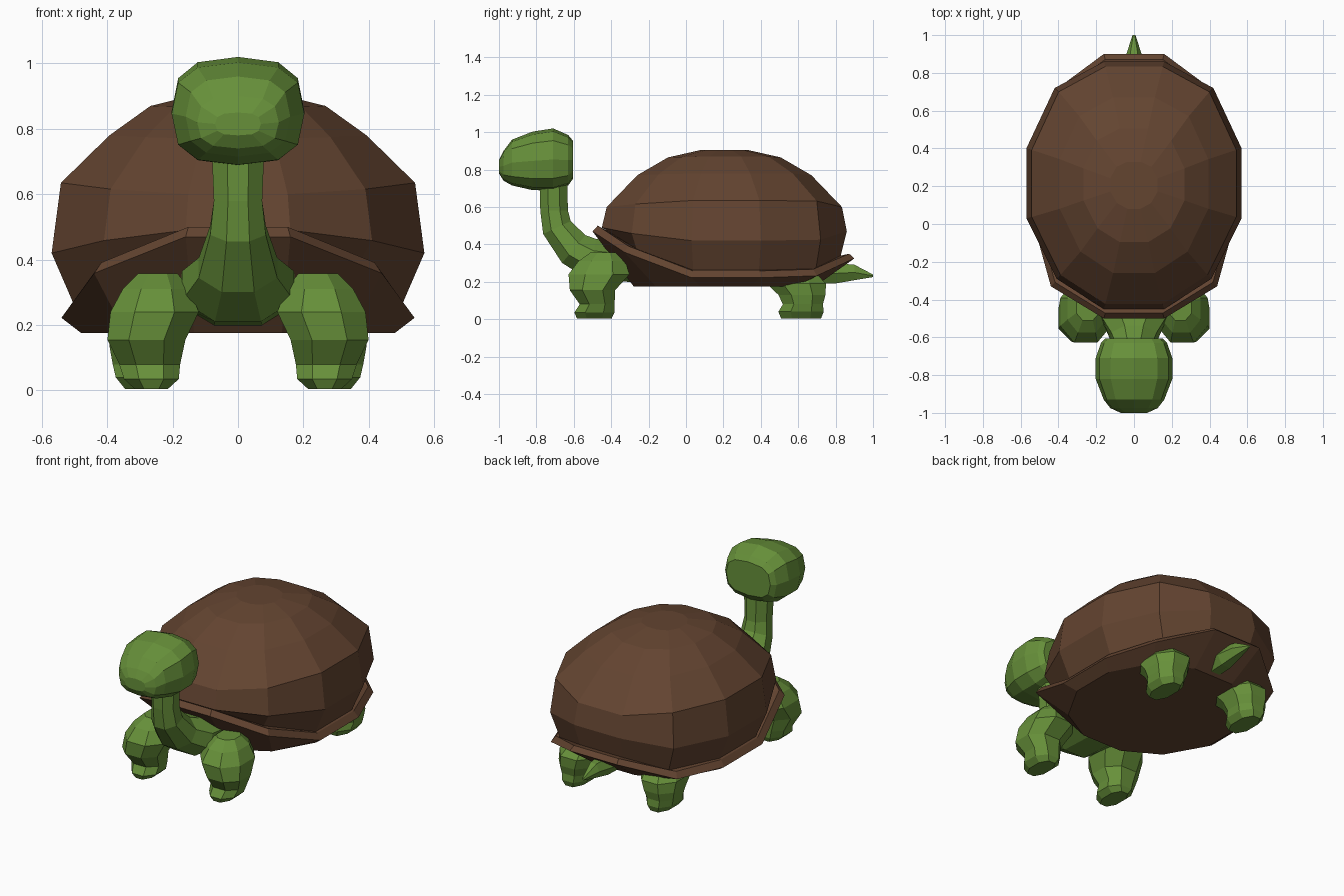
import bpy, bmesh, math
from mathutils import Vector

if "Cube" in bpy.data.objects:
    bpy.data.objects.remove(bpy.data.objects["Cube"])


def material(name, rgb):
    m = bpy.data.materials.new(name)
    m.diffuse_color = (*rgb, 1)
    m.use_nodes = True
    m.node_tree.nodes["Principled BSDF"].inputs["Base Color"].default_value = m.diffuse_color
    return m


green = material("leaf green", (0.135, 0.28, 0.042))
brown = material("shell brown", (0.125, 0.058, 0.03))


def loft(name, rings, mat, mirror=False):
    """Skin a list of equal-length rings and cap both ends."""
    bm = bmesh.new()
    for s in ((1, -1) if mirror else (1,)):
        vs = [[bm.verts.new((p[0] * s, p[1], p[2])) for p in r] for r in rings]
        n = len(vs[0])
        for a, b in zip(vs, vs[1:]):
            for i in range(n):
                j = (i + 1) % n
                bm.faces.new((a[i], a[j], b[j], b[i]))
        bm.faces.new(vs[0])
        bm.faces.new(vs[-1])
    bmesh.ops.recalc_face_normals(bm, faces=bm.faces)
    me = bpy.data.meshes.new(name)
    bm.to_mesh(me)
    bm.free()
    me.materials.append(mat)
    ob = bpy.data.objects.new(name, me)
    bpy.context.collection.objects.link(ob)
    return ob


def oval(c, u, v, n=8, turn=0.5, power=1.0):
    """Ring of n points around c spanned by u and v; power < 1 makes it boxier."""
    c, u, v = Vector(c), Vector(u), Vector(v)
    out = []
    for i in range(n):
        a = 2 * math.pi * (i + turn) / n
        ca, sa = math.cos(a), math.sin(a)
        out.append(c + u * math.copysign(abs(ca) ** power, ca)
                   + v * math.copysign(abs(sa) ** power, sa))
    return out


# Shell: twelve-sided rings, each from a mirrored half outline
HALF = [(.16, -.45), (.41, -.29), (.57, .03), (.57, .40), (.42, .72), (.16, .86)]
RIM = [(.16, -.50), (.44, -.33), (.54, .03), (.54, .40), (.43, .70), (.16, .90)]
WEIGHT = [1, .55, 0, 0, .1, 1]
CY = .205


def shell_ring(outline, sx, sy, side, front, back):
    half = []
    for i, (x, y) in enumerate(outline):
        end = front if i < 3 else back
        half.append((x * sx, CY + (y - CY) * sy, side + (end - side) * WEIGHT[i]))
    return half + [(-x, y, z) for x, y, z in reversed(half)]


loft("shell", [
    shell_ring(HALF, .84, .74, .175, .175, .175),
    shell_ring(RIM, 1, 1, .222, .47, .325),
    shell_ring(RIM, .95, .96, .258, .50, .35),
    shell_ring(HALF, .88, .95, .262, .47, .34),
    shell_ring(HALF, 1, 1, .42, .49, .47),
    shell_ring(HALF, .95, .96, .635, .60, .60),
    shell_ring(HALF, .69, .71, .78, .77, .77),
    shell_ring(HALF, .47, .46, .87, .865, .865),
    shell_ring(HALF, .22, .19, .905, .905, .905),
], brown)

# Neck: (y, z, half width, half thickness, tilt of the section in degrees)
neck = [(-.28, .30, .19, .11, 90), (-.50, .32, .185, .12, 80), (-.60, .375, .13, .105, 50),
        (-.69, .49, .092, .088, 25), (-.705, .58, .08, .08, 0), (-.71, .76, .088, .08, 0)]
loft("neck", [oval((0, y, z), (w, 0, 0),
                   (0, t * math.cos(math.radians(a)), t * math.sin(math.radians(a))))
              for y, z, w, t, a in neck], green)

# Head: sections along y (y, half width, bottom, top)
head = [(-.605, .15, .75, .955), (-.63, .175, .715, .985), (-.71, .203, .688, 1.02),
        (-.82, .203, .69, 1.003), (-.93, .16, .715, .96), (-.975, .125, .74, .90),
        (-1.0, .07, .78, .85)]
loft("head", [oval((0, y, (b + t) / 2), (0, 0, (t - b) / 2), (w, 0, 0), 12, 0, .72)
              for y, w, b, t in head], green)

# Legs: sections along z (x, y, z, half width, half depth)
front_leg = [(.265, -.49, .005, .055, .10), (.265, -.49, .035, .09, .115),
             (.27, -.475, .08, .10, .10), (.28, -.50, .155, .128, .13),
             (.255, -.465, .24, .145, .175), (.25, -.45, .31, .11, .135),
             (.245, -.44, .357, .065, .075)]
back_leg = [(.29, .615, .005, .06, .115), (.29, .615, .04, .09, .13),
            (.29, .625, .08, .10, .115), (.285, .62, .13, .115, .135),
            (.275, .59, .19, .13, .17), (.26, .57, .26, .10, .12)]
for name, leg in (("front_legs", front_leg), ("back_legs", back_leg)):
    loft(name, [oval((x, y, z), (w, 0, 0), (0, d, 0), 8, .5, .9)
                for x, y, z, w, d in leg], green, mirror=True)

# Tail: tapering six-sided spike
tail = [(.66, .23, .06, .05), (.80, .245, .062, .062), (.90, .25, .04, .048),
        (1.0, .232, .008, .008)]
loft("tail", [oval((0, y, z), (w, 0, 0), (0, 0, h), 6, 0) for y, z, w, h in tail], green)
